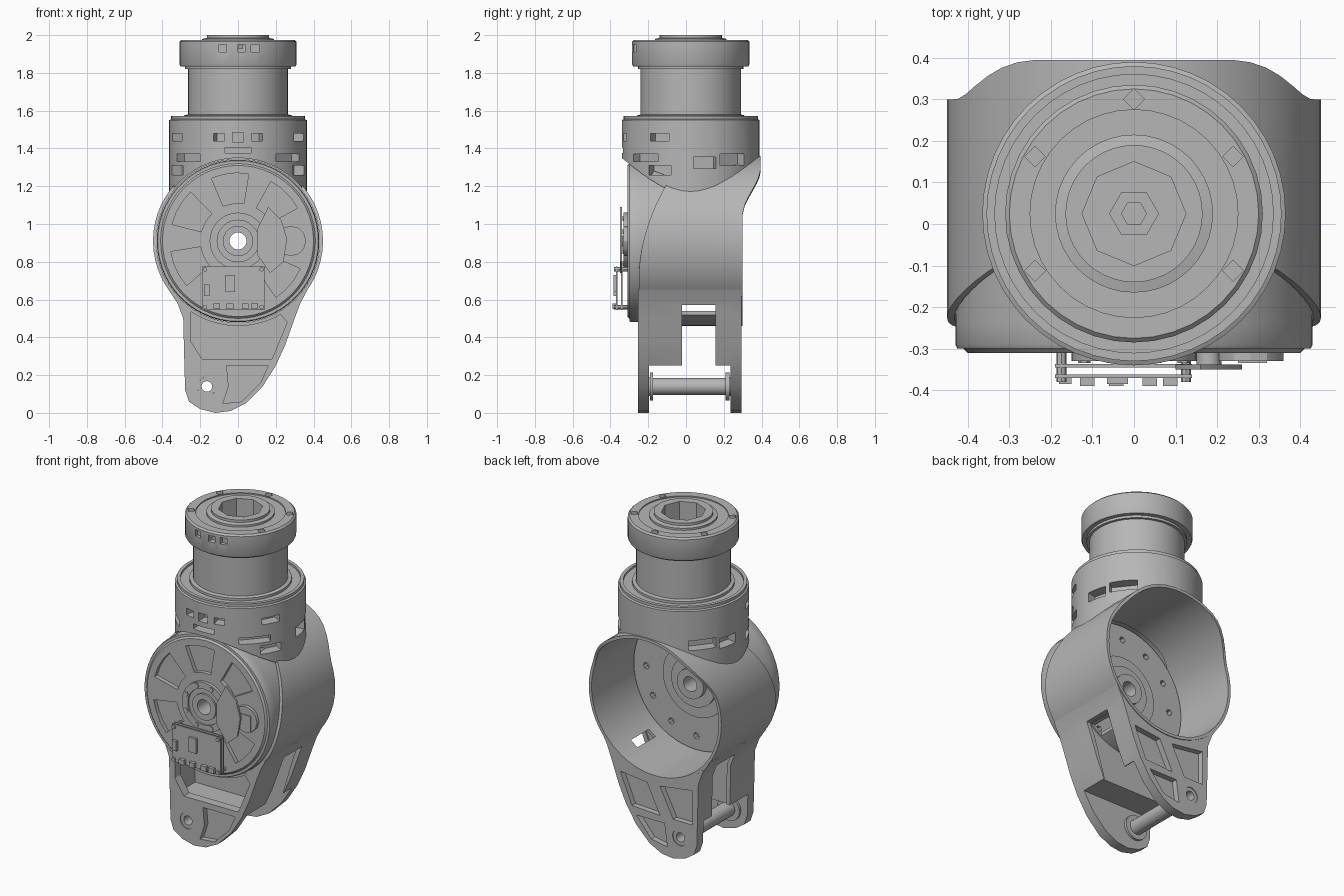
import bpy, bmesh
from math import sin, cos, pi, radians, sqrt
from mathutils import Matrix, Vector

if "Cube" in bpy.data.objects:
    bpy.data.objects.remove(bpy.data.objects["Cube"], do_unlink=True)

grey = bpy.data.materials.new("metal grey")
grey.use_nodes = True
tone = (0.47, 0.47, 0.47, 1)
grey.diffuse_color = tone
grey.node_tree.nodes["Principled BSDF"].inputs["Base Color"].default_value = tone

HUB = 0.91      # height of the housing axis
MID = 0.025     # y of the vertical neck axis
PIN = (-0.165, 0.14)


def finish(bm, name):
    """Turn a bmesh into a grey object."""
    bmesh.ops.remove_doubles(bm, verts=bm.verts, dist=1e-5)
    bmesh.ops.recalc_face_normals(bm, faces=bm.faces)
    mesh = bpy.data.meshes.new(name)
    bm.to_mesh(mesh)
    bm.free()
    mesh.materials.append(grey)
    obj = bpy.data.objects.new(name, mesh)
    bpy.context.collection.objects.link(obj)
    return obj


def prism(name, outline, y0, y1):
    """Extrude an (x, z) outline along y."""
    bm = bmesh.new()
    face = bm.faces.new([bm.verts.new((x, y0, z)) for x, z in outline])
    moved = bmesh.ops.extrude_face_region(bm, geom=[face])["geom"]
    bmesh.ops.translate(bm, vec=(0, y1 - y0, 0),
                        verts=[v for v in moved if isinstance(v, bmesh.types.BMVert)])
    return finish(bm, name)


def block(name, x0, x1, y0, y1, z0, z1):
    return prism(name, [(x0, z0), (x1, z0), (x1, z1), (x0, z1)], y0, y1)


def sweep(name, rings, closed):
    """Skin a loop of point rows; rows are closed into rings when asked."""
    bm = bmesh.new()
    rows = [[bm.verts.new(p) for p in ring] for ring in rings]
    count = len(rows[0])
    for i, row in enumerate(rows):
        after = rows[(i + 1) % len(rows)]
        for j in range(count if closed else count - 1):
            k = (j + 1) % count
            bm.faces.new((row[j], row[k], after[k], after[j]))
    return finish(bm, name)


def lathe(name, profile, centre, axis="z", sides=40):
    """Revolve (radius, height) points around z, or around y."""
    rings = []
    for i in range(sides):
        a = 2 * pi * i / sides
        if axis == "z":
            ring = [(centre[0] + r * cos(a), centre[1] + r * sin(a), h) for r, h in profile]
        else:
            ring = [(centre[0] + r * cos(a), h, centre[1] + r * sin(a)) for r, h in profile]
        rings.append(ring)
    return sweep(name, rings, profile[0][0] > 0)


def rod(name, radius, h0, h1, centre, axis="y", sides=16):
    return lathe(name, [(0, h0), (radius, h0), (radius, h1), (0, h1)], centre, axis, sides)


def cut(target, *cutters):
    bpy.context.view_layer.objects.active = target
    for cutter in cutters:
        mod = target.modifiers.new("cut", "BOOLEAN")
        mod.operation, mod.solver, mod.object = "DIFFERENCE", "EXACT", cutter
        bpy.ops.object.modifier_apply(modifier=mod.name)
        bpy.data.objects.remove(cutter, do_unlink=True)


def sector(r0, r1, middle, half):
    """Ring-sector outline around the housing axis."""
    steps = [radians(middle + half * t) for t in (-1, -0.33, 0.33, 1)]
    arc = [(r1, a) for a in steps] + [(r0, a) for a in reversed(steps)]
    return [(r * cos(a), HUB + r * sin(a)) for r, a in arc]


def ramp(value, start, end):
    return min(1, max(0, (value - start) / (end - start)))


# Round housing shell: front edge recedes and back edge flares towards the top
rings = []
for i in range(56):
    a = 2 * pi * i / 56
    z = HUB + 0.45 * sin(a)
    front = -0.25 + 0.17 * ramp(z, 0.7, 1.25) ** 2
    t = ramp(z, 1.05, 1.3)
    back = 0.3 + 0.095 * t * t * (3 - 2 * t)
    rings.append([(r * cos(a), y, HUB + r * sin(a))
                  for r, y in ((0.45, front), (0.45, back), (0.432, back), (0.432, front))])
shell = sweep("housing_shell", rings, True)
for side in (-1, 1):
    x0, x1 = sorted((side * 0.22, side * 0.5))
    cut(shell, block("slot", x0, x1, -0.02, 0.155, 0.3, 0.57))

# Leg: solid taper, then hollowed into two chambers and a fork
leg = prism("lower_leg", [
    (0.368, 0.652), (0.33, 0.58), (0.3, 0.5), (0.25, 0.36), (0.2, 0.25), (0.13, 0.14),
    (0.04, 0.05), (-0.04, 0.01), (-0.12, 0), (-0.2, 0.02), (-0.26, 0.06), (-0.28, 0.12),
    (-0.285, 0.3), (-0.29, 0.5), (-0.32, 0.58), (-0.368, 0.652)], -0.255, 0.295)


def chamber(floor, y0, y1):
    return prism("chamber", [(-0.255, floor), (0.18, floor), (0.27, 0.5), (0.34, 0.66),
                             (-0.34, 0.66), (-0.265, 0.5)], y0, y1)


cut(leg,
    rod("bore", 0.44, -0.5, 0.5, (0, HUB), sides=56),
    chamber(0.275, -0.2, -0.05),
    chamber(0.2, -0.03, 0.235),
    block("fork_gap", -0.5, 0.5, -0.195, 0.235, -0.1, 0.25),
    block("side_slot", -0.5, 0.5, -0.02, 0.155, -0.1, 0.57),
    rod("pin_bore", 0.05, -0.5, 0.5, PIN))
# Front opening and weight-saving pockets
cut(leg,
    prism("opening", [(-0.25, 0.38), (-0.19, 0.285), (0.18, 0.285), (0.26, 0.48),
                      (0.2, 0.55), (-0.25, 0.55)], -0.3, -0.19),
    prism("pocket", [(-0.06, 0.25), (0.16, 0.25), (0.12, 0.16), (0.02, 0.06),
                     (-0.08, 0.05), (-0.05, 0.14)], -0.3, -0.22),
    prism("pocket", [(-0.12, 0.24), (-0.03, 0.42), (-0.25, 0.45), (-0.25, 0.24)], 0.26, 0.4),
    prism("pocket", [(-0.03, 0.24), (0.16, 0.25), (0.24, 0.44), (0.06, 0.42)], 0.26, 0.4),
    prism("pocket", [(-0.06, 0.2), (0.13, 0.2), (0.03, 0.08), (-0.08, 0.06)], 0.26, 0.4))

# Hollow cross pin with end flanges
lathe("cross_pin", [(0.028, -0.25), (0.05, -0.25), (0.05, -0.19), (0.075, -0.19),
                    (0.075, -0.175), (0.045, -0.175), (0.045, 0.21), (0.075, 0.21),
                    (0.075, 0.23), (0.05, 0.23), (0.05, 0.29), (0.028, 0.29)], PIN, "y", 20)

# Motor drum with hollow shaft, front flange and inner hub
motor = lathe("motor_drum", [
    (0.045, -0.33), (0.08, -0.33), (0.08, -0.32), (0.11, -0.32), (0.11, -0.33),
    (0.15, -0.33), (0.15, -0.31), (0.4, -0.31), (0.41, -0.3), (0.425, -0.3), (0.43, -0.29),
    (0.43, -0.24), (0.425, -0.1), (0.22, -0.1), (0.22, -0.09), (0.15, -0.09),
    (0.15, -0.07), (0.09, -0.07), (0.09, -0.04), (0.045, -0.04)], (0, HUB), "y", 56)
for angle in (97, 150, 205, 45, 320):
    cut(motor, prism("recess", sector(0.2, 0.36, angle, 16), -0.4, -0.285))
for i in range(12):
    a = 2 * pi * i / 12
    spot = (0.34 * cos(a), HUB + 0.34 * sin(a))
    cut(motor, rod("screw_hole", 0.02, -0.13, 0, spot, sides=6))

# Hub screws and side connector
for i in range(8):
    a = 2 * pi * (i + 0.5) / 8
    rod("hub_screw", 0.015, -0.335, -0.32, (0.13 * cos(a), HUB + 0.13 * sin(a)), sides=6)
rod("connector_base", 0.08, -0.33, -0.3, (0.28, HUB), sides=12)
block("connector_plug", 0.25, 0.32, -0.335, -0.3, 0.84, 0.94)

# Fan-shaped cover plate
prism("cover_plate", [(0.1, 0.84), (0.1, 0.97), (0.16, 1.09), (0.23, 1.02), (0.26, 0.92),
                      (0.24, 0.8), (0.17, 0.74)], -0.35, -0.338)
rod("cover_post", 0.03, -0.34, -0.3, (0.18, HUB))

# Stacked circuit boards with spacers and components
for y in (-0.345, -0.37):
    block("circuit_board", -0.19, 0.14, y, y + 0.008, 0.545, 0.775)
for x in (-0.175, 0.125):
    for z in (0.56, 0.76):
        rod("board_spacer", 0.012, -0.38, -0.3, (x, z), sides=8)
block("board_chip", -0.065, -0.015, -0.385, -0.365, 0.64, 0.73)
for x in (-0.13, -0.06, 0.02, 0.07):
    block("board_component", x, x + 0.035, -0.39, -0.365, 0.55, 0.58)
block("board_socket", -0.18, -0.15, -0.385, -0.365, 0.62, 0.68)

# Collar seated on the housing
collar = lathe("collar", [(0, 1.1), (0.365, 1.1), (0.365, 1.55), (0.355, 1.555), (0.355, 1.572),
                          (0.335, 1.572), (0.335, 1.56), (0, 1.56)], (0, MID), sides=48)
cut(collar, rod("seat", 0.44, -1, 1, (0, HUB), sides=56))
windows = [(-90, 0.06, 1.46, 0.05), (-90, 0.14, 1.39, 0.03)]
for angle, width, z, height in ((-74, 0.06, 1.46, 0.04), (-27, 0.11, 1.46, 0.04),
                                (-42, 0.18, 1.35, 0.04), (-27, 0.13, 1.285, 0.05),
                                (12, 0.12, 1.325, 0.06), (38, 0.16, 1.34, 0.06)):
    windows += [(angle, width, z, height), (180 - angle, width, z, height)]
for angle, width, z, height in windows:
    cutter = block("window", 0.3, 0.5, -width / 2, width / 2, z - height / 2, z + height / 2)
    cutter.data.transform(Matrix.Translation((0, MID, 0)) @ Matrix.Rotation(radians(angle), 4, "Z"))
    cut(collar, cutter)

# Neck cylinder and its top cap with a faceted socket
lathe("neck", [(0, 1.5), (0.285, 1.5), (0.285, 1.575), (0.265, 1.58), (0.265, 1.82),
               (0.28, 1.82), (0.28, 1.845), (0, 1.845)], (0, MID), sides=40)
cap = lathe("top_cap", [(0, 1.835), (0.305, 1.835), (0.31, 1.845), (0.31, 1.965), (0.3, 1.975),
                        (0.25, 1.975), (0.25, 1.968), (0.19, 1.968), (0.19, 1.98),
                        (0.165, 1.985), (0.165, 2), (0, 2)], (0, MID), sides=40)
cut(cap, rod("socket", 0.125, 1.89, 2.1, (0, MID), "z", 8))
for i in range(6):
    a = pi / 2 + pi * i / 3
    cut(cap, rod("bolt_hole", 0.025, 1.93, 2.1, (0.275 * cos(a), MID + 0.275 * sin(a)), "z", 4))
for x in (-0.08, 0.02, 0.09):
    cut(cap, block("notch", x - 0.02, x + 0.02, -0.4, -0.25, 1.91, 1.95))
lathe("socket_insert", [(0.03, 1.88), (0.06, 1.88), (0.06, 1.91), (0.03, 1.91)],
      (0, MID), sides=6)

# Smooth round surfaces while keeping crisp edges
for obj in bpy.context.scene.objects:
    obj.select_set(obj.type == "MESH")
bpy.context.view_layer.objects.active = shell
bpy.ops.object.shade_smooth_by_angle(angle=radians(30))
